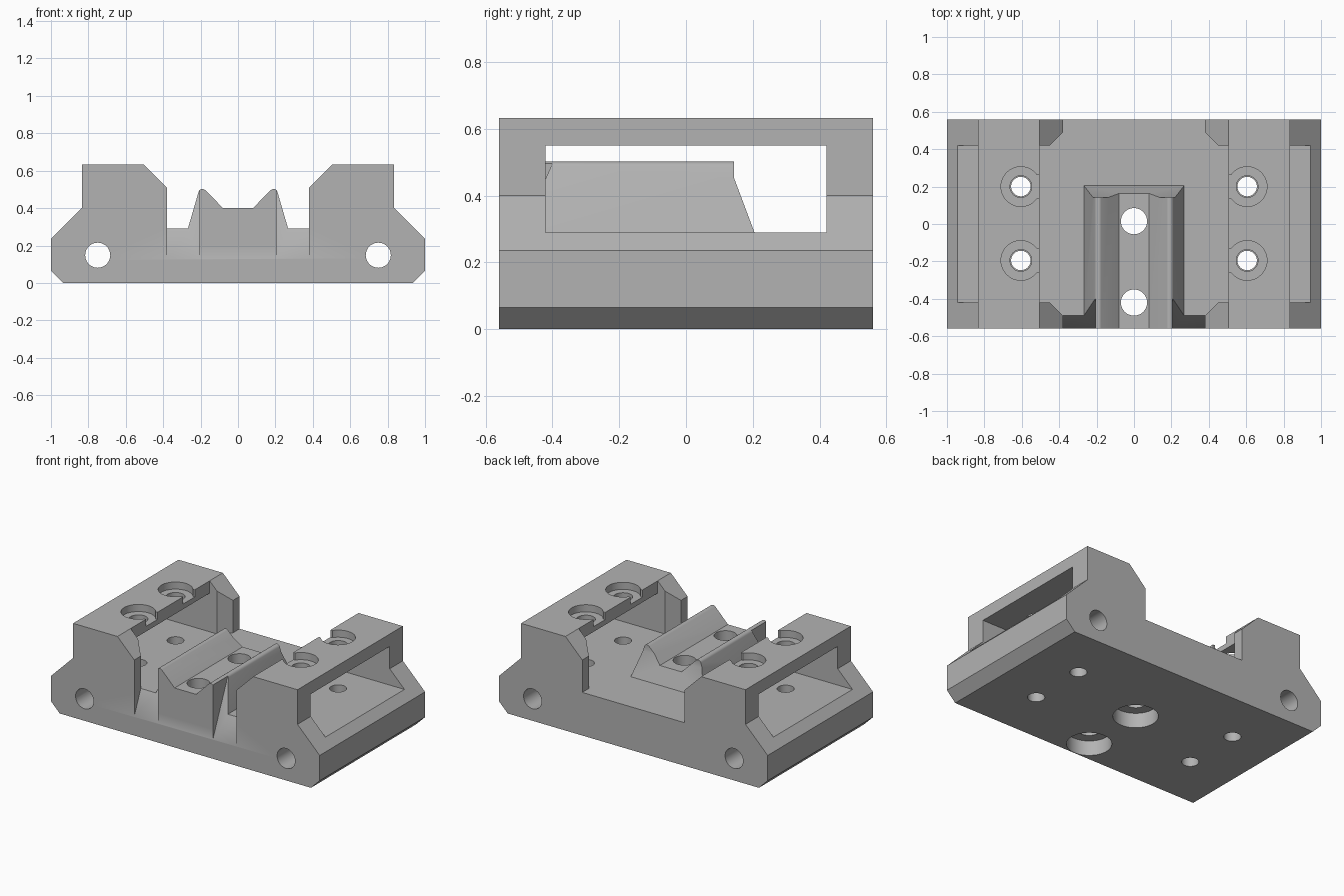
import bpy, bmesh, math

if "Cube" in bpy.data.objects:
    bpy.data.objects.remove(bpy.data.objects["Cube"])

DEPTH = 0.56       # half depth of the part
FLOOR = 0.29       # height of the channel floor

grey = bpy.data.materials.new("matte grey")
grey.use_nodes = True
grey.diffuse_color = (0.45, 0.45, 0.45, 1)
grey.node_tree.nodes["Principled BSDF"].inputs["Base Color"].default_value = (0.45, 0.45, 0.45, 1)


def prism(name, outline, axis, lo, hi):
    """Extrude a 2D outline along an axis: x takes (y,z), y takes (x,z), z takes (x,y)."""
    place = {"x": lambda a, b, t: (t, a, b),
             "y": lambda a, b, t: (a, t, b),
             "z": lambda a, b, t: (a, b, t)}[axis]
    bm = bmesh.new()
    low = [bm.verts.new(place(a, b, lo)) for a, b in outline]
    high = [bm.verts.new(place(a, b, hi)) for a, b in outline]
    bm.faces.new(low)
    bm.faces.new(high)
    n = len(outline)
    for i in range(n):
        j = (i + 1) % n
        bm.faces.new((low[i], low[j], high[j], high[i]))
    bmesh.ops.recalc_face_normals(bm, faces=bm.faces)
    mesh = bpy.data.meshes.new(name)
    bm.to_mesh(mesh)
    bm.free()
    mesh.materials.append(grey)
    obj = bpy.data.objects.new(name, mesh)
    bpy.context.collection.objects.link(obj)
    return obj


def circle(cx, cy, r, n=48):
    return [(cx + r * math.cos(math.tau * i / n), cy + r * math.sin(math.tau * i / n)) for i in range(n)]


def rect(a0, a1, b0, b1):
    return [(a0, b0), (a1, b0), (a1, b1), (a0, b1)]


def mirrored(half):
    return half + [(-a, b) for a, b in reversed(half)]


def combine(target, tool, operation="DIFFERENCE"):
    """Apply a boolean and discard the helper."""
    tool.hide_render = True
    mod = target.modifiers.new(operation.lower(), "BOOLEAN")
    mod.operation = operation
    mod.solver = "EXACT"
    mod.object = tool
    bpy.context.view_layer.objects.active = target
    bpy.ops.object.modifier_apply(modifier=mod.name)
    bpy.data.objects.remove(tool)


# Main body: one cross-section with two towers and a central channel
body = prism("carriage_body", mirrored([
    (0.935, 0), (1, 0.065), (1, 0.235), (0.835, 0.4), (0.835, 0.633),
    (0.505, 0.633), (0.38, 0.508), (0.38, FLOOR)]), "y", -DEPTH, DEPTH)

# Side windows and chamfered clearance between the pillars
combine(body, prism("window_cutter", rect(-0.42, 0.42, FLOOR, 0.55), "x", -1.1, 1.1))
front_edge = [(0.505, -0.42), (0.45, -0.42), (0.38, -0.49)]
right_edge = [(x, -y) for x, y in reversed(front_edge)] + front_edge
combine(body, prism("clearance_cutter", mirrored(right_edge), "z", FLOOR, 0.7))

# Central saddle with two rounded ridges
ridge = [(0.19 + 0.022 * math.cos(math.radians(a)), 0.48 + 0.022 * math.sin(math.radians(a)))
         for a in range(20, 136, 16)]
saddle = prism("saddle", mirrored([(0.268, 0.2), (0.268, FLOOR)] + ridge + [(0.08, 0.4)]),
               "y", -DEPTH, 0.25)
combine(saddle, prism("saddle_end_cutter", [(0.238, 0.2), (0.205, FLOOR), (0.143, 0.455),
                                            (0.143, 0.6), (0.4, 0.6), (0.4, 0.2)], "x", -0.4, 0.4))
combine(body, saddle, "UNION")

# Steep notches at the front on both sides of the saddle
for side in (-1, 1):
    lo, hi = sorted((0.205 * side, 0.38 * side))
    combine(body, prism("notch_cutter", [(-0.57, 0.107), (-0.355, 0.6), (-0.57, 0.6)], "x", lo, hi))

# Rod holes, screw holes and open counterbores in the tower tops
for side in (-1, 1):
    combine(body, prism("rod_hole", circle(0.75 * side, 0.148, 0.067), "y", -0.7, 0.7))
    for y in (-0.195, 0.2):
        x = 0.605 * side
        combine(body, prism("base_hole", circle(x, y, 0.052), "z", -0.1, 0.4))
        combine(body, prism("top_hole", circle(x, y, 0.058), "z", 0.5, 0.7))
        combine(body, prism("top_counterbore", circle(x, y, 0.106), "z", 0.585, 0.7))
        lo, hi = sorted((x, 0.48 * side))
        combine(body, prism("counterbore_slot", rect(lo, hi, y - 0.062, y + 0.062), "z", 0.585, 0.7))

# Saddle holes with wide counterbores underneath
for y in (-0.42, 0.015):
    combine(body, prism("saddle_hole", circle(0, y, 0.07), "z", -0.1, 0.6))
    combine(body, prism("bottom_counterbore", circle(0, y, 0.137), "z", -0.1, 0.1))

# Smooth the bores while keeping hard edges
bpy.ops.object.select_all(action="DESELECT")
body.select_set(True)
bpy.context.view_layer.objects.active = body
bpy.ops.object.shade_smooth_by_angle(angle=math.radians(25))
